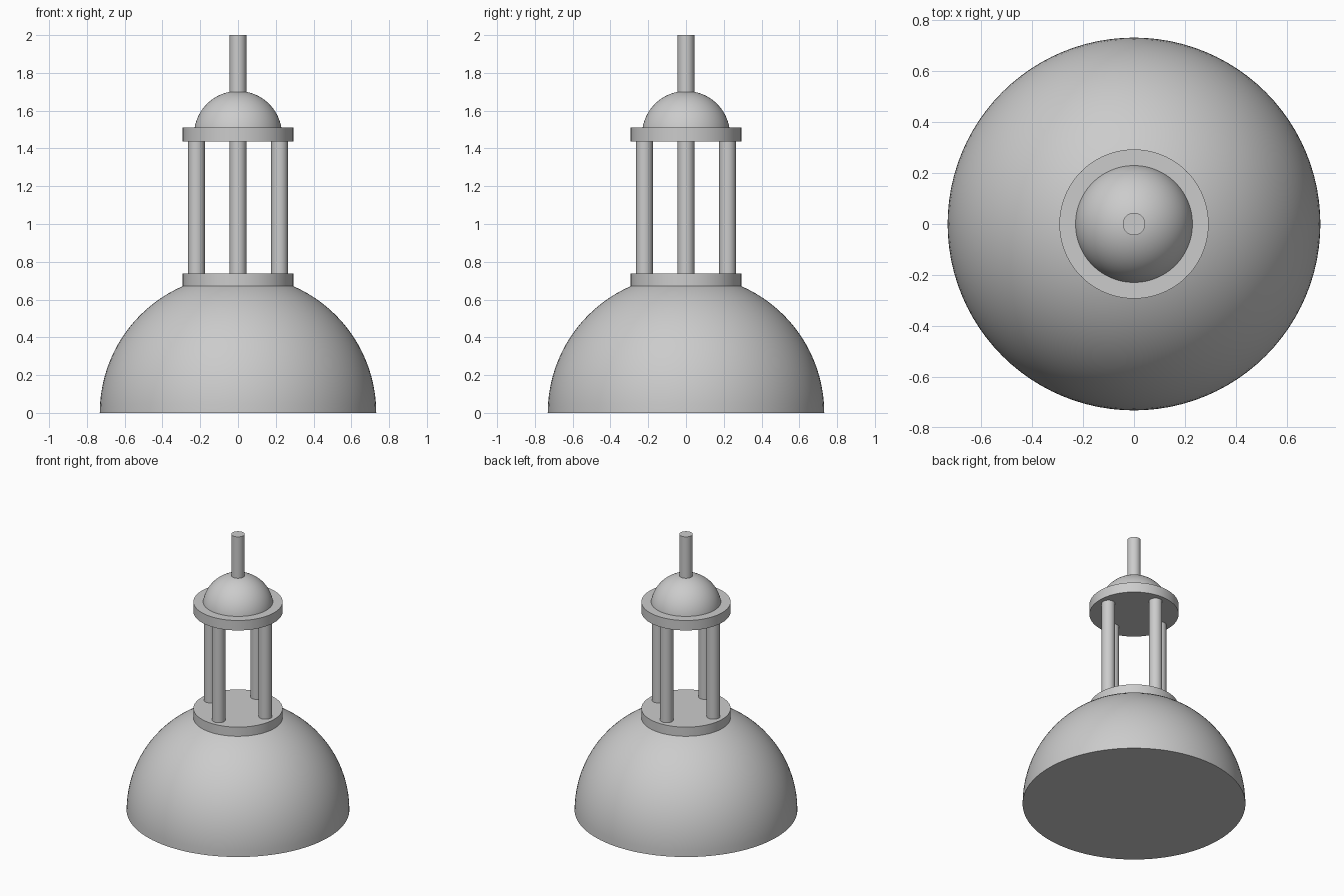
import bpy, bmesh, math

if "Cube" in bpy.data.objects:
    bpy.data.objects.remove(bpy.data.objects["Cube"])

stone = bpy.data.materials.new("light grey stone")
stone.diffuse_color = (0.6, 0.6, 0.6, 1)
stone.use_nodes = True
stone.node_tree.nodes["Principled BSDF"].inputs["Base Color"].default_value = stone.diffuse_color


def finish(obj, name):
    obj.name = name
    obj.data.name = name
    obj.data.materials.append(stone)
    bpy.ops.object.shade_smooth_by_angle(angle=math.radians(35))


def cylinder(name, radius, z0, z1, x=0, y=0, sides=96):
    bpy.ops.mesh.primitive_cylinder_add(vertices=sides, radius=radius, depth=z1 - z0,
                                        location=(x, y, (z0 + z1) / 2))
    finish(bpy.context.object, name)


def dome(name, radius, z):
    # Upper half of a sphere, closed with a flat base
    bpy.ops.mesh.primitive_uv_sphere_add(segments=96, ring_count=48, radius=radius,
                                         location=(0, 0, z))
    obj = bpy.context.object
    bm = bmesh.new()
    bm.from_mesh(obj.data)
    bmesh.ops.bisect_plane(bm, geom=bm.verts[:] + bm.edges[:] + bm.faces[:], dist=1e-5,
                           plane_co=(0, 0, 0), plane_no=(0, 0, 1), clear_inner=True)
    bmesh.ops.holes_fill(bm, edges=[e for e in bm.edges if e.is_boundary], sides=0)
    bmesh.ops.recalc_face_normals(bm, faces=bm.faces[:])
    bm.to_mesh(obj.data)
    bm.free()
    finish(obj, name)


# Main dome and the lantern floor on top of it
dome("main_dome", 0.732, 0)
cylinder("lantern_floor", 0.293, 0.67, 0.737)

# Four lantern columns on the main axes
for i in range(4):
    a = i * math.pi / 2
    cylinder(f"column_{i + 1}", 0.044, 0.73, 1.445,
             0.22 * math.cos(a), 0.22 * math.sin(a), 48)

# Lantern roof, small dome and finial
cylinder("lantern_roof", 0.293, 1.438, 1.51)
dome("small_dome", 0.233, 1.471)
cylinder("finial", 0.044, 1.69, 2.0, sides=48)
